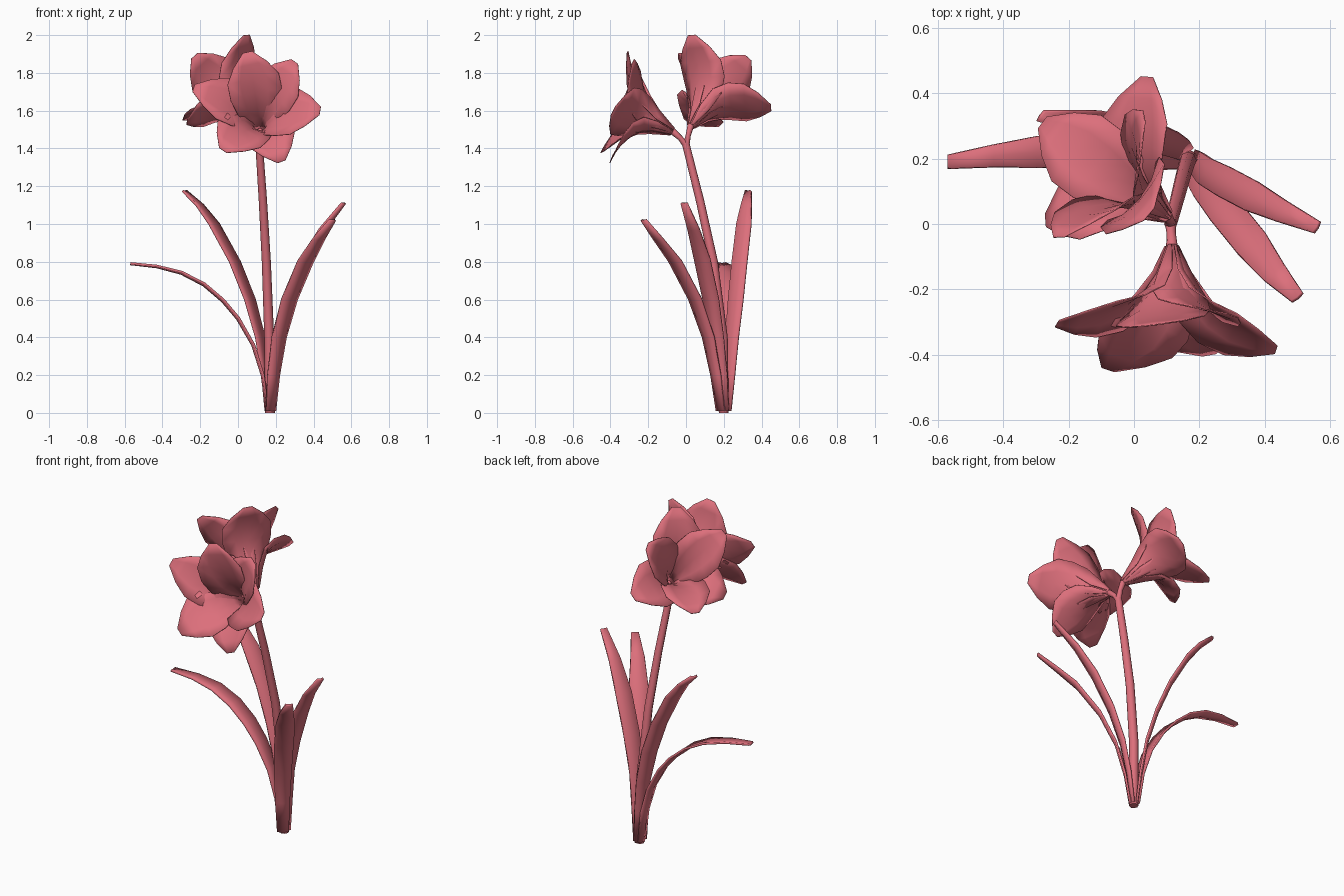
import bpy
from mathutils import Vector as V, Matrix

if "Cube" in bpy.data.objects:
    bpy.data.objects.remove(bpy.data.objects["Cube"])

mat = bpy.data.materials.new("rose_pink")
mat.diffuse_color = (0.72, 0.16, 0.20, 1)
mat.use_nodes = True
mat.node_tree.nodes["Principled BSDF"].inputs["Base Color"].default_value = mat.diffuse_color


def sheet(name, rows, thick):
    """Skin a list of equal point rows into a thin smooth strip."""
    n = len(rows[0])
    faces = [(i * n + j, i * n + j + 1, (i + 1) * n + j + 1, (i + 1) * n + j)
             for i in range(len(rows) - 1) for j in range(n - 1)]
    me = bpy.data.meshes.new(name)
    me.from_pydata([p for r in rows for p in r], [], faces)
    me.shade_smooth()
    me.materials.append(mat)
    ob = bpy.data.objects.new(name, me)
    bpy.context.collection.objects.link(ob)
    mod = ob.modifiers.new("thickness", 'SOLIDIFY')
    mod.thickness = thick
    mod.offset = 0


def tube(name, pts):
    """Round tapered tube through (x, y, z, radius) points."""
    cu = bpy.data.curves.new(name, 'CURVE')
    cu.dimensions = '3D'
    cu.bevel_depth = 1
    cu.bevel_resolution = 2
    cu.use_fill_caps = True
    sp = cu.splines.new('POLY')
    sp.points.add(len(pts) - 1)
    for q, (x, y, z, r) in zip(sp.points, pts):
        q.co = (x, y, z, 1)
        q.radius = r
    sp.use_smooth = True
    cu.materials.append(mat)
    bpy.context.collection.objects.link(bpy.data.objects.new(name, cu))


def leaf(name, pts, width, turn=0.0):
    pts = [V(p) for p in pts]
    d = pts[-1] - pts[0]
    side = Matrix.Rotation(turn, 3, 'Z') @ V((d.y, -d.x, 0)).normalized()
    rows = []
    for i, p in enumerate(pts):
        t = i / (len(pts) - 1)
        w = width / 2 * min(0.6 + 0.9 * t, 1, 0.4 + 2.0 * (1 - t))
        tan = (pts[min(i + 1, len(pts) - 1)] - pts[max(i - 1, 0)]).normalized()
        nor = side.cross(tan)
        if nor.z < 0:
            nor = -nor
        rows.append([p + side * w * u + nor * 0.2 * w * (abs(u) - 0.5) for u in (-1, 0, 1)])
    sheet(name, rows, 0.012)


def flower(name, base, tips, width):
    base = V(base)
    tips = [V(t) for t in tips]
    mid = sum(tips, V()) / len(tips)
    axis = (mid - base).normalized()
    # (position along petal, width factor, cupping)
    prof = [(0, .16, .5), (.2, .48, .5), (.38, .82, .42), (.55, 1, .26),
            (.72, 1, .12), (.87, .66, .06), (1, .18, 0)]
    for k, tip in enumerate(tips):
        out = tip - mid
        rad = (out - axis * out.dot(axis)).normalized()
        side = axis.cross(rad)
        p0 = base + rad * 0.016
        p1 = base + (mid - base) * 0.78 + out * 0.16
        rows = []
        for t, f, cup in prof:
            p = p0 * (1 - t) ** 2 + p1 * 2 * t * (1 - t) + tip * t * t
            tan = ((p1 - p0) * (1 - t) + (tip - p1) * t).normalized()
            inner = tan.cross(side)
            w = width / 2 * f * (1 if k % 2 == 0 else 0.9)
            rows.append([p + side * w * u + inner * w * cup * u * u
                         for u in (-1, -.5, 0, .5, 1)])
        sheet(f"{name}_petal_{k + 1}", rows, 0.004)


# Stem and flower stalks
tube("stem", [(.17, .2, 0, .026), (.165, .195, .4, .026), (.15, .145, .8, .024),
              (.132, .075, 1.12, .022), (.112, 0, 1.42, .02)])
tube("front_stalk", [(.112, .005, 1.41, .018), (.114, -.03, 1.455, .014),
                     (.116, -.07, 1.49, .018), (.116, -.085, 1.497, .012)])
tube("back_stalk", [(.112, 0, 1.41, .018), (.11, .012, 1.47, .014),
                    (.1, .025, 1.52, .018), (.092, .033, 1.53, .012)])

# Four arching leaves
leaf("left_leaf", [(.155, .2, .01), (.13, .205, .2), (.08, .21, .36), (0, .215, .5),
                   (-.08, .22, .595), (-.18, .222, .68), (-.3, .22, .742),
                   (-.43, .208, .775), (-.57, .19, .79)], .105)
leaf("back_leaf", [(.16, .215, .01), (.145, .23, .2), (.115, .245, .4), (.06, .265, .6),
                   (-.02, .285, .8), (-.13, .308, 1.0), (-.205, .32, 1.1), (-.285, .33, 1.175)],
     .095, -.35)
leaf("right_leaf", [(.18, .2, .01), (.195, .185, .2), (.22, .16, .4), (.275, .13, .6),
                    (.36, .085, .81), (.45, .04, .97), (.56, -.01, 1.11)], .095)
leaf("front_leaf", [(.175, .18, .01), (.19, .155, .2), (.22, .115, .4), (.275, .045, .6),
                    (.36, -.06, .8), (.43, -.15, .92), (.5, -.225, 1.02)], .105)

# Two trumpet flowers of six petals
flower("front_flower", (.116, -.07, 1.49),
       [(.05, -.31, 1.91), (.3, -.28, 1.86), (.435, -.385, 1.6),
        (.23, -.40, 1.33), (-.08, -.445, 1.39), (-.235, -.305, 1.72)], .28)
flower("back_flower", (.1, .025, 1.52),
       [(.045, .03, 2.0), (.03, .33, 1.88), (.04, .45, 1.615),
        (-.28, .31, 1.55), (-.27, .01, 1.54), (-.23, -.04, 1.89)], .28)
